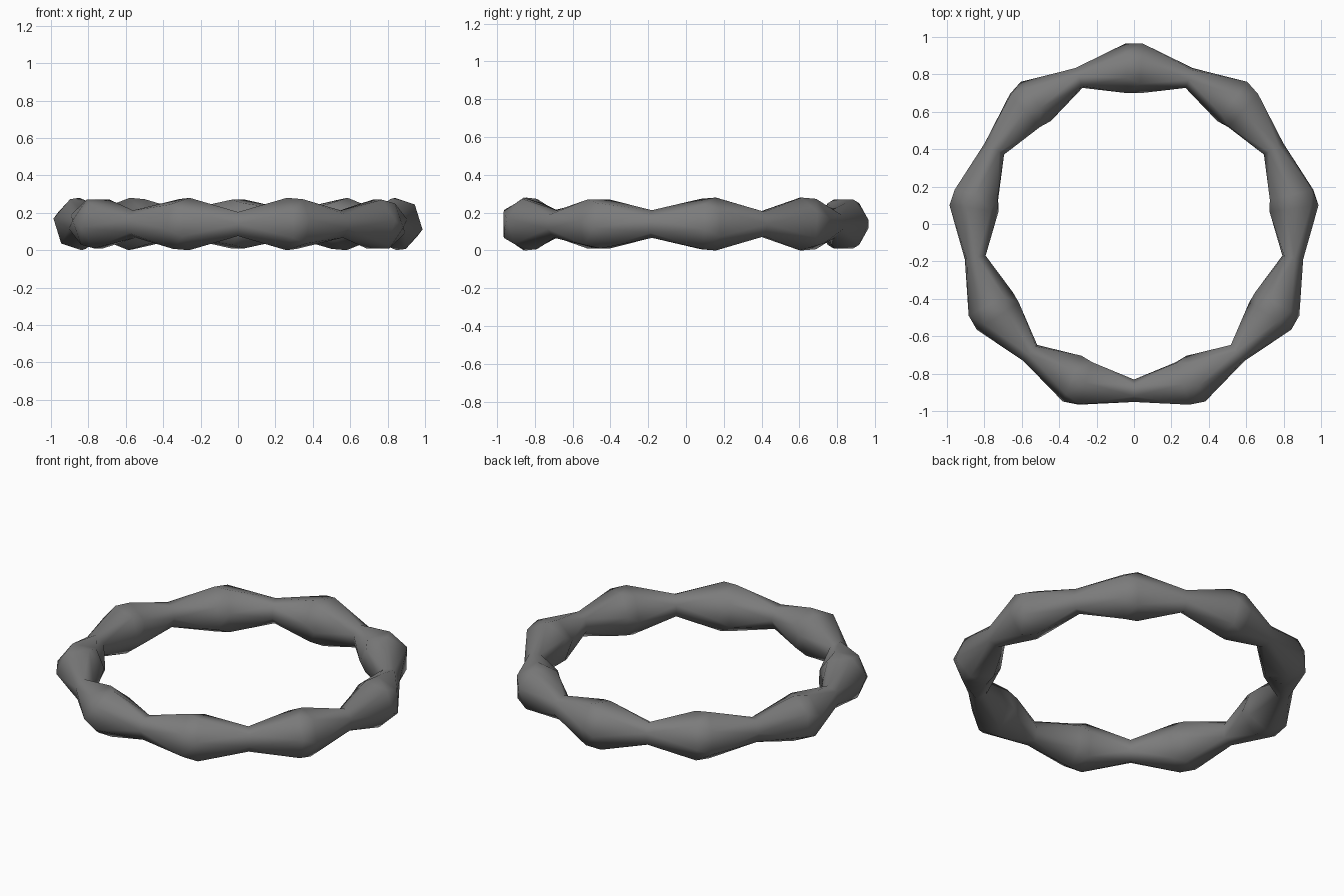
import bpy, bmesh
from math import sin, cos, radians, tau

if "Cube" in bpy.data.objects:
    bpy.data.objects.remove(bpy.data.objects["Cube"])

BUMPS = 9        # thick knots around the ring
SIDES = 6        # sides of the cross-section
TWIST = 80       # degrees of twist from knot to knot
MID_Z = 0.143

bm = bmesh.new()
rings = []


def add_ring(deg, centre, radial, vertical, twist):
    """One cross-section of the ring, turned about the centre line by twist."""
    a = radians(deg)
    ring = []
    for i in range(SIDES):
        p = tau * i / SIDES + radians(twist)
        r = centre + radial * cos(p)
        ring.append(bm.verts.new((r * cos(a), r * sin(a), MID_Z + vertical * sin(p))))
    rings.append(ring)


# Each repeat has a thick knot (two close rings) and a pinched neck
for k in range(BUMPS):
    deg = 90 + 40 * k
    twist = -TWIST * k
    add_ring(deg - 2.5, 0.863, 0.135, 0.140, twist + 8)
    add_ring(deg + 2.5, 0.863, 0.135, 0.140, twist - 8)
    add_ring(deg + 20, 0.862, 0.060, 0.074, twist - TWIST / 2)

# Skin the rings; the total twist is a whole number of sides
shift = round(TWIST * BUMPS / (360 / SIDES))
n = len(rings)
for j in range(n):
    a, b = rings[j], rings[(j + 1) % n]
    s = -shift if j == n - 1 else 0
    for i in range(SIDES):
        i2 = (i + 1) % SIDES
        c, d = b[(i2 + s) % SIDES], b[(i + s) % SIDES]
        bm.faces.new((a[i], a[i2], c))
        bm.faces.new((a[i], c, d))

bmesh.ops.recalc_face_normals(bm, faces=bm.faces)
mesh = bpy.data.meshes.new("twisted_ring")
bm.to_mesh(mesh)
bm.free()

# Centre on x and y, rest on the ground
for axis in range(3):
    vals = [v.co[axis] for v in mesh.vertices]
    off = min(vals) if axis == 2 else (min(vals) + max(vals)) / 2
    for v in mesh.vertices:
        v.co[axis] -= off

ring_obj = bpy.data.objects.new("twisted_ring", mesh)
bpy.context.collection.objects.link(ring_obj)

# Dark grey finish
dark = bpy.data.materials.new("dark_grey")
dark.diffuse_color = (0.2, 0.2, 0.2, 1)
dark.use_nodes = True
dark.node_tree.nodes["Principled BSDF"].inputs["Base Color"].default_value = dark.diffuse_color
mesh.materials.append(dark)

# Soft shading with the strongest creases kept
bpy.context.view_layer.objects.active = ring_obj
ring_obj.select_set(True)
bpy.ops.object.shade_smooth_by_angle(angle=radians(60))
